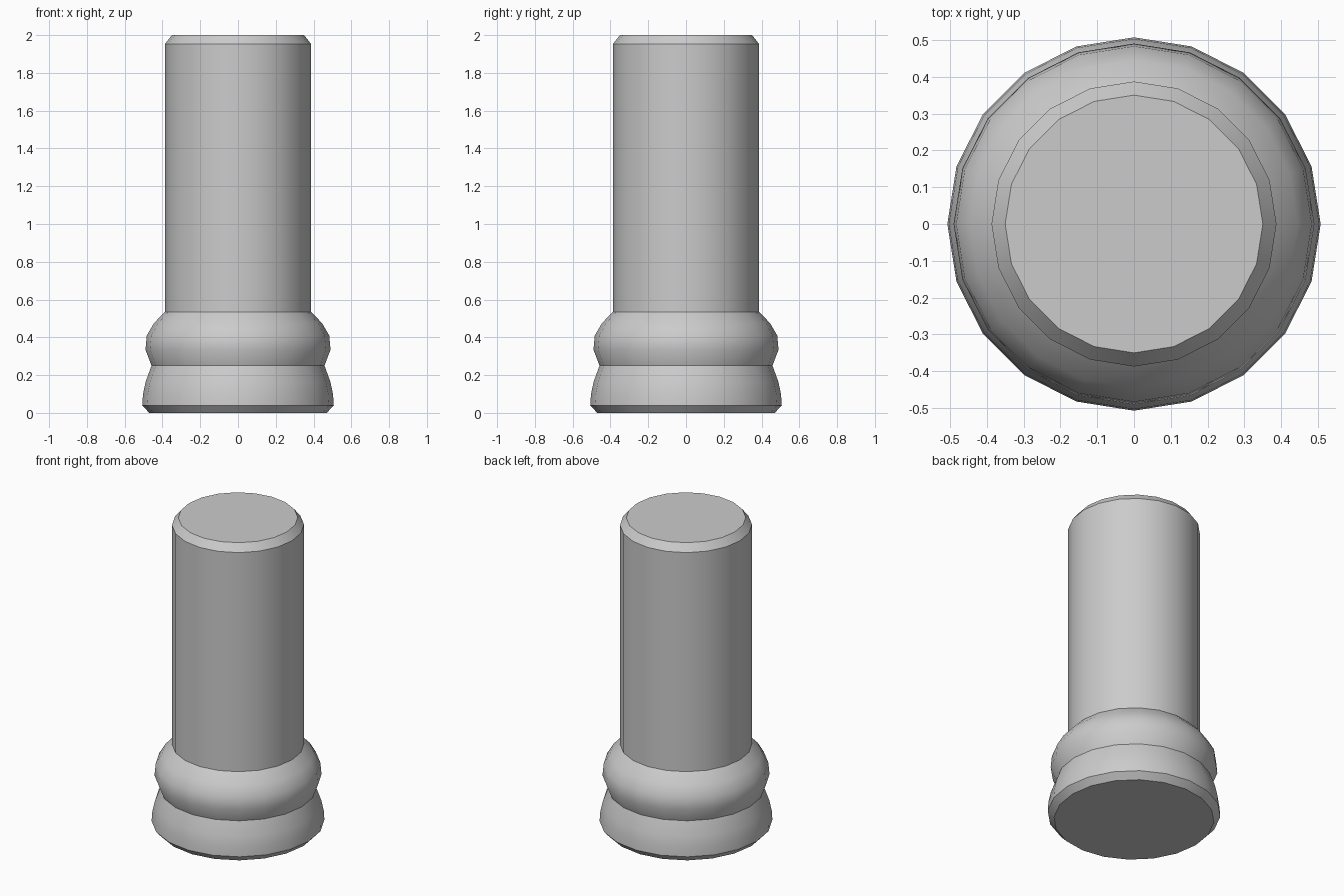
import bpy, bmesh, math

if "Cube" in bpy.data.objects:
    bpy.data.objects.remove(bpy.data.objects["Cube"])

SIDES = 20

# Profile (radius, height) from base to top
PROFILE = [
    (0.47, 0.0), (0.507, 0.04),                                # base chamfer
    (0.503, 0.10), (0.489, 0.165), (0.458, 0.25),              # lower bulge to groove
    (0.49, 0.335), (0.483, 0.41), (0.445, 0.475), (0.387, 0.535),  # upper bulge
    (0.387, 1.953), (0.35, 2.0),                               # shaft and top chamfer
]


def lathe(name, profile, sides):
    bm = bmesh.new()
    rings = [[bm.verts.new((r * math.cos(2 * math.pi * i / sides),
                            r * math.sin(2 * math.pi * i / sides), z))
              for i in range(sides)] for r, z in profile]
    for a, b in zip(rings, rings[1:]):
        for i in range(sides):
            j = (i + 1) % sides
            bm.faces.new((a[i], a[j], b[j], b[i]))
    bm.faces.new(rings[0][::-1])
    bm.faces.new(rings[-1])
    mesh = bpy.data.meshes.new(name)
    bm.to_mesh(mesh)
    bm.free()
    obj = bpy.data.objects.new(name, mesh)
    bpy.context.collection.objects.link(obj)
    return obj


# Turned post: moulded foot and plain shaft in one piece
post = lathe("turned_post", PROFILE, SIDES)
bpy.context.view_layer.objects.active = post
post.select_set(True)
bpy.ops.object.shade_smooth_by_angle(angle=math.radians(30))
